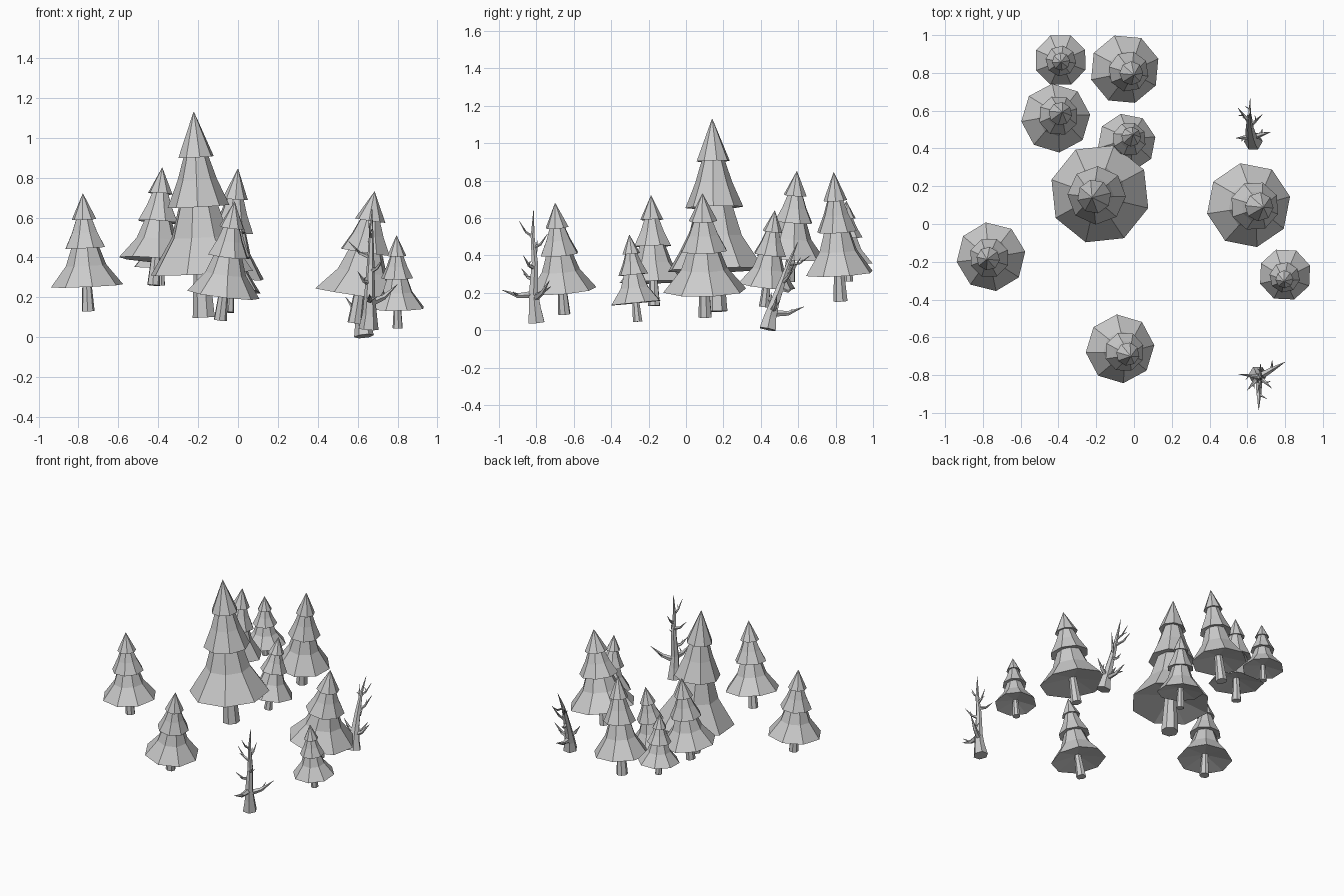
import bpy, bmesh, math
from mathutils import Vector, Matrix


def loft(bm, centres, radii, sides, spin=0.0, flat=False):
    """Tapered tube through the centres; rings follow the path unless flat."""
    pts = [Vector(c) for c in centres]
    rings = []
    for i, (p, r) in enumerate(zip(pts, radii)):
        d = Vector((0, 0, 1))
        if not flat:
            d = (pts[min(i + 1, len(pts) - 1)] - pts[max(i - 1, 0)]).normalized()
        q = Vector((0, 0, 1)).rotation_difference(d)
        rings.append([bm.verts.new(p + q @ Vector((r * math.cos(a), r * math.sin(a), 0)))
                      for a in (spin + math.tau * k / sides for k in range(sides))])
    for lo, hi in zip(rings, rings[1:]):
        for k in range(sides):
            n = (k + 1) % sides
            bm.faces.new((lo[k], lo[n], hi[n], hi[k]))
    bm.faces.new(rings[0][::-1])
    bm.faces.new(rings[-1])


def finish(bm, name, matrix=None):
    bmesh.ops.recalc_face_normals(bm, faces=bm.faces)
    mesh = bpy.data.meshes.new(name)
    bm.to_mesh(mesh)
    bm.free()
    ob = bpy.data.objects.new(name, mesh)
    bpy.context.collection.objects.link(ob)
    if matrix:
        ob.matrix_world = matrix


# Foliage tiers: (radius, height) as fractions of skirt radius and tree height
TIERS = [
    [(0.12, 0.27), (1.0, 0.215), (0.56, 0.39), (0.34, 0.58)],
    [(0.10, 0.57), (0.58, 0.54), (0.37, 0.67), (0.20, 0.81)],
    [(0.06, 0.80), (0.34, 0.78), (0.005, 1.0)],
]


def pine(i, cx, cy, ax, ay, z0, z1, r, spin):
    # tree stands on a base opposite the lean and tilts rigidly toward the apex
    base = Vector((cx - 0.25 * (ax - cx), cy - 0.25 * (ay - cy), z0))
    axis = Vector((ax, ay, z1)) - base
    h = axis.length
    rot = Vector((0, 0, 1)).rotation_difference(axis.normalized()).to_matrix().to_4x4()
    m = Matrix.Translation(base) @ rot
    bm = bmesh.new()
    loft(bm, [(0, 0, 0), (0, 0, 0.3 * h)], [0.056 * h, 0.036 * h], 7, spin, True)
    finish(bm, f"pine_trunk_{i}", m)
    bm = bmesh.new()
    for k, tier in enumerate(TIERS):
        loft(bm, [(0, 0, t * h) for _, t in tier], [f * r * 1.02 for f, _ in tier],
             8, spin + 0.25 * k, True)
    finish(bm, f"pine_foliage_{i}", m)


# skirt centre x, y, apex x, y, base z, apex z, skirt radius, spin
PINES = [
    (-0.388, 0.868, -0.386, 0.857, 0.26, 0.69, 0.138, 0.4),
    (-0.05, 0.82, -0.0, 0.79, 0.155, 0.845, 0.183, 0.3),
    (-0.415, 0.56, -0.38, 0.593, 0.26, 0.85, 0.18, 0.1),
    (-0.04, 0.43, -0.005, 0.475, 0.125, 0.64, 0.153, 0.2),
    (-0.18, 0.16, -0.222, 0.14, 0.10, 1.13, 0.262, 0.5),
    (-0.757, -0.173, -0.778, -0.187, 0.13, 0.72, 0.18, 0.15),
    (0.605, 0.10, 0.685, 0.088, 0.07, 0.73, 0.222, 0.2),
    (0.80, -0.267, 0.795, -0.303, 0.045, 0.51, 0.138, 0.35),
    (-0.075, -0.66, -0.017, -0.70, 0.085, 0.68, 0.18, 0.1),
]
for i, p in enumerate(PINES):
    pine(i + 1, *p)


def dead_tree(i, trunk, radii, branches):
    bm = bmesh.new()
    loft(bm, trunk, radii, 6)
    finish(bm, f"dead_trunk_{i}")
    bm = bmesh.new()
    for a, b, r in branches:
        a, b = Vector(a), Vector(b)
        # branch leaves nearly level, then turns up to its tip
        elbow = a.lerp(b, 0.5) - Vector((0, 0, 0.018))
        loft(bm, [a, elbow, b], [r, r * 0.65, 0.001], 5)
        # small side twig
        d = b - a
        side = Vector((-d.y, d.x, 0.4 * d.length)) * 0.25
        loft(bm, [elbow, elbow + d * 0.15 + side], [r * 0.45, 0.001], 4)
    finish(bm, f"dead_branches_{i}")


# Front bare tree
dead_tree(
    1,
    [(.655, -.80, .04), (.66, -.808, .12), (.66, -.815, .20), (.665, -.808, .36),
     (.668, -.82, .50), (.672, -.815, .645)],
    [.05, .036, .028, .019, .012, .001],
    [((.66, -.815, .19), (.66, -.985, .215), .021),
     ((.66, -.81, .17), (.80, -.73, .265), .021),
     ((.66, -.81, .27), (.60, -.88, .33), .014),
     ((.665, -.81, .33), (.73, -.87, .40), .013),
     ((.665, -.81, .40), (.555, -.795, .48), .012),
     ((.667, -.815, .44), (.67, -.74, .515), .011),
     ((.668, -.82, .50), (.655, -.893, .585), .009)])

# Back leaning bare tree
dead_tree(
    2,
    [(.632, .437, .005), (.625, .45, .07), (.618, .475, .15), (.612, .515, .26),
     (.61, .55, .36), (.618, .60, .475)],
    [.05, .038, .028, .02, .012, .001],
    [((.62, .46, .09), (.61, .63, .125), .02),
     ((.62, .46, .10), (.722, .487, .19), .019),
     ((.62, .46, .12), (.54, .455, .20), .018),
     ((.613, .51, .22), (.60, .58, .23), .012),
     ((.612, .515, .25), (.68, .58, .36), .012),
     ((.61, .54, .31), (.55, .615, .39), .011),
     ((.61, .55, .35), (.615, .665, .40), .009)])
